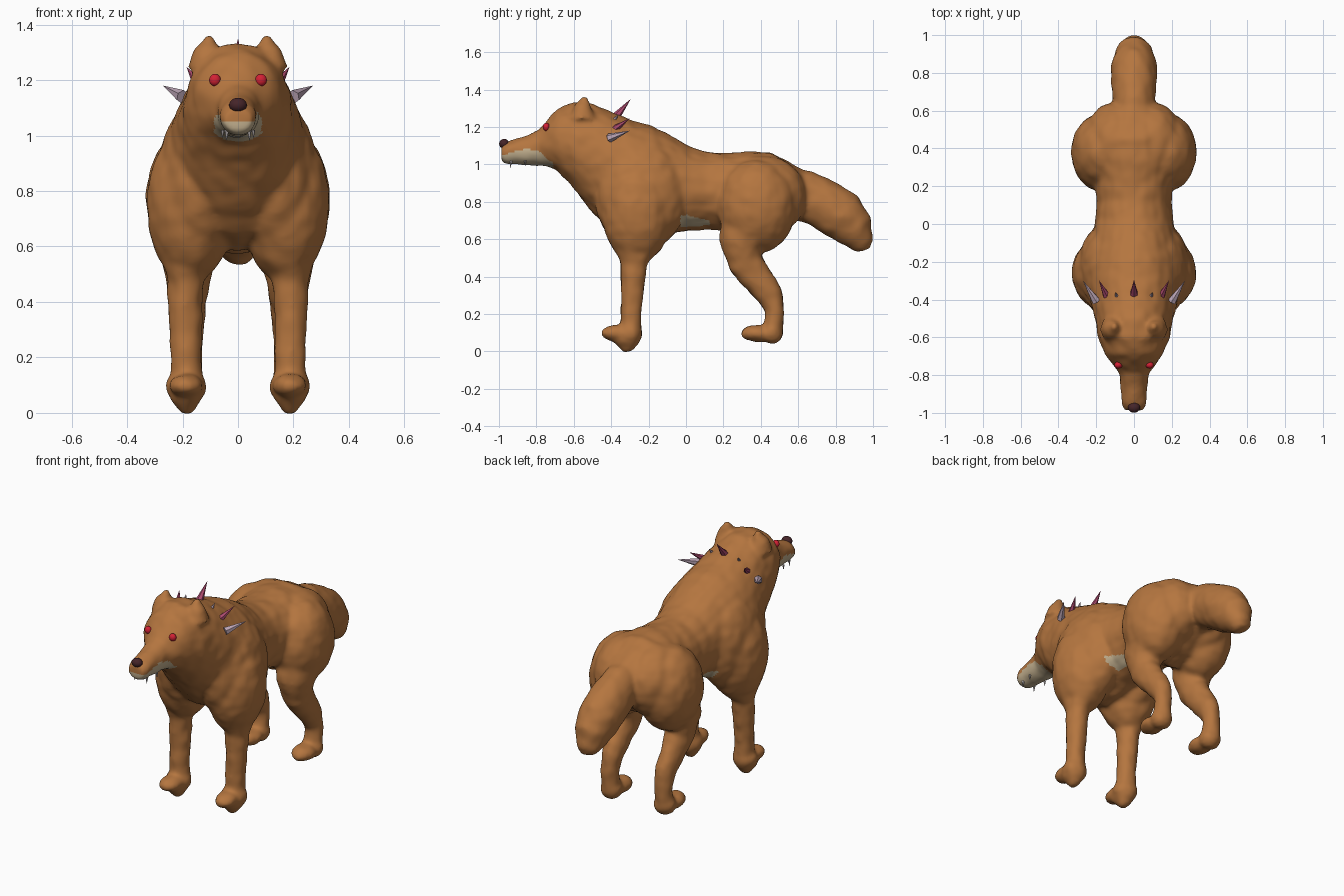
import bpy, bmesh, math
from mathutils import Vector, Matrix, noise

cube = bpy.data.objects.get("Cube")
if cube:
    bpy.data.objects.remove(cube, do_unlink=True)


def material(name, r, g, b):
    m = bpy.data.materials.new(name)
    m.use_nodes = True
    m.diffuse_color = (r, g, b, 1)
    m.node_tree.nodes["Principled BSDF"].inputs["Base Color"].default_value = (r, g, b, 1)
    return m


FUR = material("tawny fur", .46, .18, .05)
CREAM = material("cream fur", .54, .43, .27)
NOSE = material("dark nose", .06, .018, .022)
RED = material("red eye", .65, .015, .035)
LILAC = material("pale lilac horn", .52, .39, .48)
MAGENTA = material("magenta horn", .42, .07, .16)
IVORY = material("ivory tooth", .55, .5, .5)


def finish(bm, name, *mats, smooth=False):
    bmesh.ops.recalc_face_normals(bm, faces=bm.faces)
    for f in bm.faces:
        f.smooth = smooth
    me = bpy.data.meshes.new(name)
    bm.to_mesh(me)
    bm.free()
    for m in mats:
        me.materials.append(m)
    ob = bpy.data.objects.new(name, me)
    bpy.context.collection.objects.link(ob)
    return ob


def loft(bm, path, upright=False, sides=24):
    """Closed tube through (x, y, z, half width, half depth) sections."""
    pts = [Vector(p[:3]) for p in path]
    rings = []
    for i, p in enumerate(path):
        t = pts[min(i + 1, len(pts) - 1)] - pts[max(i - 1, 0)]
        t = Vector((0, 1, 0)) if upright else Vector((0, t.y, t.z)).normalized()
        side = Vector((1, 0, 0))
        up = t.cross(side)
        rings.append([bm.verts.new(pts[i] + side * p[3] * math.cos(a) + up * p[4] * math.sin(a))
                      for a in (math.tau * k / sides for k in range(sides))])
    for a, b in zip(rings, rings[1:]):
        for k in range(sides):
            n = (k + 1) % sides
            bm.faces.new((a[k], a[n], b[n], b[k]))
    bm.faces.new(rings[0])
    bm.faces.new(rings[-1])


def ball(bm, centre, radii):
    bmesh.ops.create_uvsphere(bm, u_segments=24, v_segments=16, radius=1,
                              matrix=Matrix.Translation(centre) @ Matrix.Diagonal((*radii, 1)))


def spike(name, base, tip, radius, mat):
    base, tip = Vector(base), Vector(tip)
    d = tip - base
    bm = bmesh.new()
    bmesh.ops.create_cone(bm, cap_ends=True, segments=6, radius1=radius, radius2=0, depth=d.length,
                          matrix=Matrix.Translation((base + tip) / 2) @ d.to_track_quat('Z', 'Y').to_matrix().to_4x4())
    finish(bm, name, mat)


bm = bmesh.new()
# Muzzle, head, neck, torso and rump: y, bottom, top, half width
spine = [(-.985, 1.01, 1.10, .05), (-.95, 1.0, 1.125, .066), (-.87, .995, 1.15, .07),
         (-.79, .99, 1.185, .08), (-.74, .99, 1.24, .115), (-.69, .965, 1.295, .155),
         (-.6, .87, 1.335, .19), (-.5, .74, 1.325, .207), (-.4, .64, 1.28, .238),
         (-.28, .585, 1.235, .262), (-.18, .59, 1.205, .255), (-.08, .63, 1.155, .225),
         (.02, .645, 1.095, .207), (.12, .65, 1.065, .197), (.22, .64, 1.06, .21),
         (.33, .57, 1.07, .235), (.45, .6, 1.065, .23), (.54, .67, 1.02, .2), (.62, .72, .97, .13)]
loft(bm, [(0, y, (b + t) / 2, w, (t - b) / 2) for y, b, t, w in spine], upright=True)
# Bushy tail
loft(bm, [(0, .52, .86, .11, .13), (0, .64, .83, .11, .135), (0, .74, .785, .12, .135),
          (0, .835, .722, .122, .135), (0, .9, .65, .1, .11), (0, .943, .572, .065, .062),
          (0, .95, .54, .035, .035)])
for s in (-1, 1):
    # Shoulder and front leg
    ball(bm, (s * .17, -.26, .75), (.16, .19, .28))
    ball(bm, (s * .14, -.24, .83), (.155, .25, .29))
    loft(bm, [(s * .18, -.27, .68, .13, .16), (s * .19, -.27, .56, .085, .115),
              (s * .19, -.28, .47, .064, .073), (s * .19, -.285, .35, .061, .062),
              (s * .188, -.295, .2, .056, .054), (s * .186, -.295, .08, .06, .06)])
    # Front foot with low heel pad
    ball(bm, (s * .187, -.3, .095), (.075, .065, .065))
    ball(bm, (s * .187, -.37, .098), (.062, .085, .044))
    loft(bm, [(s * .187, -.31, .1, .072, .075), (s * .187, -.315, .05, .058, .072), (s * .187, -.308, -.002, .022, .026)])
    # Haunch and hind leg
    ball(bm, (s * .165, .38, .775), (.168, .21, .25))
    ball(bm, (s * .1, .42, .83), (.17, .225, .215))
    loft(bm, [(s * .175, .36, .7, .13, .185), (s * .18, .295, .57, .1, .12),
              (s * .18, .32, .47, .078, .095), (s * .18, .385, .385, .064, .082),
              (s * .18, .45, .3, .057, .072), (s * .18, .475, .22, .05, .05),
              (s * .18, .465, .1, .055, .052)])
    # Hind foot
    ball(bm, (s * .18, .46, .1), (.066, .06, .06))
    ball(bm, (s * .18, .38, .095), (.065, .088, .046))
    # Ear
    loft(bm, [(s * .115, -.555, 1.24, .07, .075), (s * .113, -.55, 1.31, .046, .045),
              (s * .102, -.54, 1.365, .012, .014)])

# Fuse the parts into one soft skin
raw = finish(bm, "body_blend", FUR)
remesh = raw.modifiers.new("fuse", 'REMESH')
remesh.mode = 'VOXEL'
remesh.voxel_size = .012
soften = raw.modifiers.new("soften", 'SMOOTH')
soften.factor = .5
soften.iterations = 9
bm = bmesh.new()
bm.from_object(raw, bpy.context.evaluated_depsgraph_get())
bpy.data.objects.remove(raw, do_unlink=True)

# Shaggy surface
bm.normal_update()
for v in bm.verts:
    v.co += v.normal * .005 * noise.noise(v.co * 16)

# Cream jaw and belly patches
for f in bm.faces:
    c = f.calc_center_median()
    jaw = c.y < -.71 and abs(c.x) < .085 and c.z < 1.085 - .27 * abs(c.y + .85)
    belly = -.03 < c.y < .13 and abs(c.x) > .09 and c.z < .73 - .25 * max(c.y, 0)
    f.material_index = int(jaw or belly)
finish(bm, "body", FUR, CREAM, smooth=True)

# Nose
bm = bmesh.new()
ball(bm, (0, -.972, 1.11), (.032, .027, .026))
finish(bm, "nose", NOSE, smooth=True)

for s, side in ((-1, "right"), (1, "left")):
    # Eye
    bm = bmesh.new()
    ball(bm, (s * .083, -.747, 1.2), (.021, .018, .022))
    finish(bm, side + "_eye", RED, smooth=True)
    # Fangs
    spike(side + "_front_fang", (s * .04, -.935, 1.02), (s * .042, -.94, .98), .009, IVORY)
    spike(side + "_rear_fang", (s * .055, -.86, 1.02), (s * .056, -.86, .988), .007, IVORY)
    # Collar spikes
    spike(side + "_large_spike", (s * .2, -.41, 1.14), (s * .27, -.3, 1.18), .025, LILAC)
    spike(side + "_middle_spike", (s * .145, -.38, 1.19), (s * .186, -.297, 1.248), .02, MAGENTA)
    spike(side + "_small_spike", (s * .09, -.385, 1.235), (s * .098, -.36, 1.268), .012, LILAC)
spike("top_spike", (0, -.37, 1.26), (0, -.295, 1.35), .022, MAGENTA)
